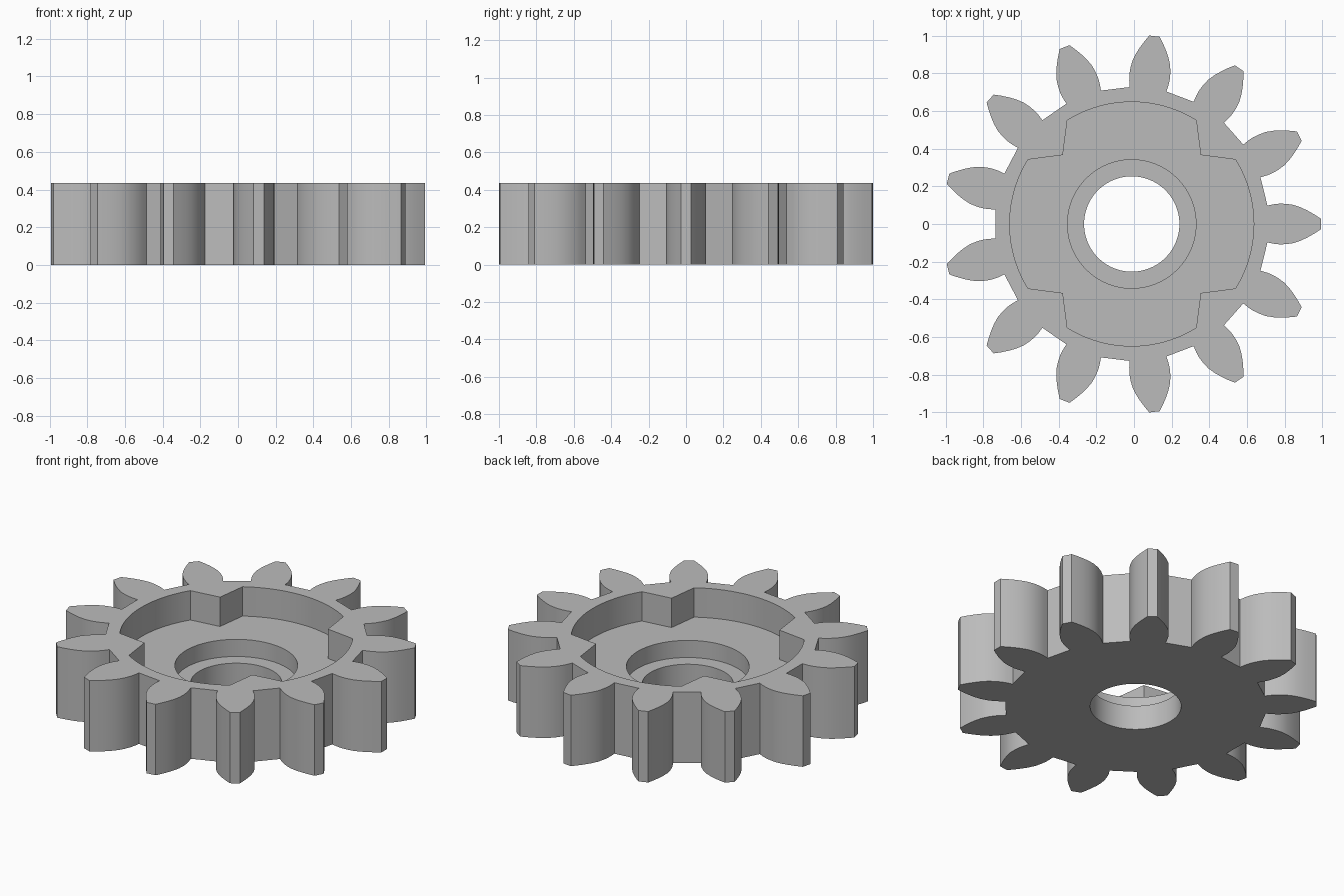
import bpy, bmesh
from math import cos, sin, pi, atan2, hypot, radians

cube = bpy.data.objects.get("Cube")
if cube:
    bpy.data.objects.remove(cube, do_unlink=True)

TEETH = 13
CENTRE_X = -0.012
TOP, RECESS_FLOOR, BORE_FLOOR = 0.435, 0.255, 0.15


def turn(p, a):
    return (p[0] * cos(a) - p[1] * sin(a), p[0] * sin(a) + p[1] * cos(a))


def circle(r, n=96):
    return [turn((r, 0), 2 * pi * i / n) for i in range(n)]


# Toothed outline: one half flank (radial distance, half width), mirrored and repeated
flank = [(0.72, 0.098), (0.755, 0.105), (0.785, 0.108), (0.82, 0.107), (0.86, 0.101),
         (0.90, 0.087), (0.935, 0.070), (0.97, 0.050), (1.004, 0.028)]
tooth = [(u, -v) for u, v in flank] + flank[::-1]
outline = [turn(p, 2 * pi * k / TEETH) for k in range(TEETH) for p in tooth]

# Round recess with four corner lugs pointing inward on the diagonals
corner = (0.55, 0.342)
radius, half = hypot(*corner), atan2(corner[1], corner[0])
quarter = [turn((radius, 0), half * (i / 12 - 1)) for i in range(25)] + [(0.366, 0.366)]
recess = [turn(p, k * pi / 2) for k in range(4) for p in quarter]

bm = bmesh.new()


def ring(points, z):
    verts = [bm.verts.new((x, y, z)) for x, y in points]
    edges = [bm.edges.new((v, verts[i - 1])) for i, v in enumerate(verts)]
    return verts, edges


def wall(a, b):
    for i in range(len(a[0])):
        bm.faces.new((a[0][i - 1], a[0][i], b[0][i], b[0][i - 1]))


def plane(outer, inner):
    bmesh.ops.triangle_fill(bm, use_beauty=True, edges=outer[1] + inner[1])


# Rings from the outside in
outer_low, outer_top = ring(outline, 0), ring(outline, TOP)
recess_top, recess_low = ring(recess, TOP), ring(recess, RECESS_FLOOR)
bore_top, bore_low = ring(circle(0.341), RECESS_FLOOR), ring(circle(0.341), BORE_FLOOR)
hole_top, hole_low = ring(circle(0.253), BORE_FLOOR), ring(circle(0.253), 0)

# Upright walls, then flat surfaces between them
for a, b in ((outer_low, outer_top), (recess_top, recess_low),
             (bore_top, bore_low), (hole_top, hole_low)):
    wall(a, b)
for a, b in ((outer_top, recess_top), (recess_low, bore_top),
             (bore_low, hole_top), (outer_low, hole_low)):
    plane(a, b)
bmesh.ops.recalc_face_normals(bm, faces=bm.faces[:])

mesh = bpy.data.meshes.new("gear_wheel")
bm.to_mesh(mesh)
bm.free()
gear = bpy.data.objects.new("gear_wheel", mesh)
bpy.context.collection.objects.link(gear)
gear.location.x = CENTRE_X

# Plain grey
grey = bpy.data.materials.new("grey")
grey.use_nodes = True
grey.diffuse_color = (0.5, 0.5, 0.5, 1)
bsdf = next(n for n in grey.node_tree.nodes if n.type == "BSDF_PRINCIPLED")
bsdf.inputs["Base Color"].default_value = (0.5, 0.5, 0.5, 1)
mesh.materials.append(grey)

# Smooth flanks and bores, sharp rims
bpy.ops.object.select_all(action="DESELECT")
gear.select_set(True)
bpy.context.view_layer.objects.active = gear
bpy.ops.object.shade_smooth_by_angle(angle=radians(30))
